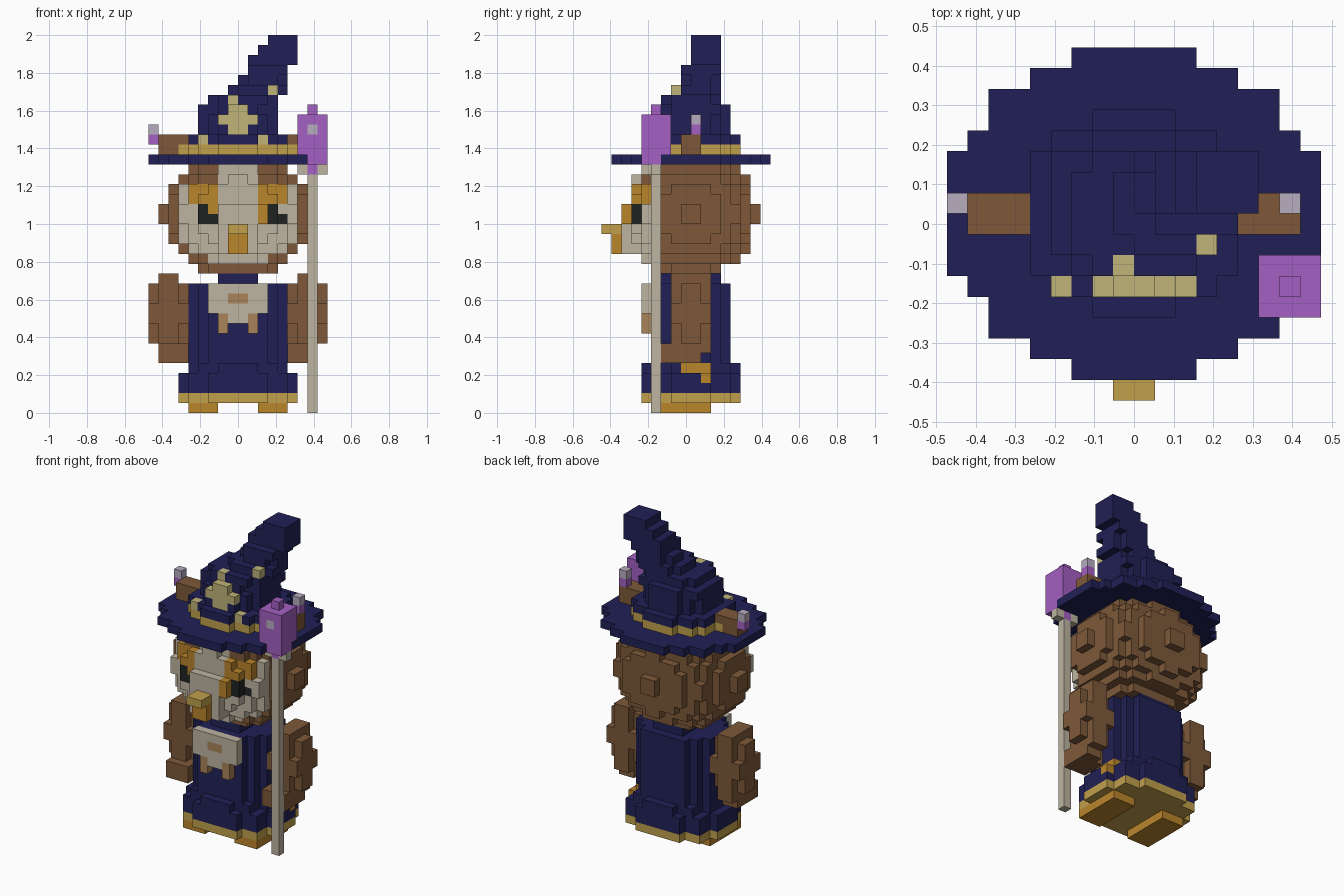
import bpy
import bmesh
import math
from mathutils import Vector

if "Cube" in bpy.data.objects:
    bpy.data.objects.remove(bpy.data.objects["Cube"])

UNIT = 2 / 38          # edge of one block
MID_Y = 8.5            # block coordinate lying on y = 0

PALETTE = {
    "navy": "212056", "gold": "C0A04B", "orange": "BA852B", "brown": "7E5939",
    "cream": "BDB5A1", "purple": "A360C2", "lavender": "B7ACC0",
    "black": "202222", "pale_gold": "C0B479", "tan": "AA845A",
}


def linear(c):
    return c / 12.92 if c <= 0.04045 else ((c + 0.055) / 1.055) ** 2.4


MATS = {}
for name, code in PALETTE.items():
    rgb = [linear(b / 255) for b in bytes.fromhex(code)]
    mat = bpy.data.materials.new(name)
    mat.use_nodes = True
    mat.diffuse_color = (*rgb, 1)
    mat.node_tree.nodes["Principled BSDF"].inputs["Base Color"].default_value = (*rgb, 1)
    MATS[name] = mat


class Blocks:
    """A part made of coloured unit blocks, skinned with its outer faces only."""

    def __init__(self, name):
        self.name, self.cells = name, {}

    def box(self, color, x, y, z):
        for i in range(*x):
            for j in range(*y):
                for k in range(*z):
                    self.cells[i, j, k] = color

    def dot(self, color, x, y, z):
        self.cells[x, y, z] = color

    def paint(self, color, x, z):
        # colour the frontmost block of a column
        front = [c for c in self.cells if c[0] == x and c[2] == z]
        if front:
            self.cells[min(front, key=lambda c: c[1])] = color

    def disc(self, color, x, y, z, grow=0.0):
        # elliptical layer filling the given x and y ranges
        cx, cy = sum(x) / 2, sum(y) / 2
        a, b = x[1] - cx, y[1] - cy
        for j in range(*y):
            half = a * math.sqrt(1 - ((j + 0.5 - cy) / b) ** 2) + grow
            for i in range(*x):
                if abs(i + 0.5 - cx) < half:
                    self.cells[i, j, z] = color

    def ellipsoid(self, color, center, radii, z):
        spans = [range(math.floor(c - r), math.ceil(c + r)) for c, r in zip(center, radii)]
        for i in spans[0]:
            for j in spans[1]:
                for k in range(*z):
                    d = [(p + 0.5 - c) / r for p, c, r in zip((i, j, k), center, radii)]
                    if sum(t * t for t in d) <= 1:
                        self.cells[i, j, k] = color

    def build(self):
        bm, verts = bmesh.new(), {}
        used = sorted(set(self.cells.values()))

        def vert(p):
            if p not in verts:
                verts[p] = bm.verts.new(((p[0]) * UNIT, (p[1] - MID_Y) * UNIT, p[2] * UNIT))
            return verts[p]

        for cell, color in self.cells.items():
            for axis in range(3):
                for side in (0, 1):
                    near = list(cell)
                    near[axis] += 2 * side - 1
                    if tuple(near) in self.cells:
                        continue
                    u, w = (axis + 1) % 3, (axis + 2) % 3
                    ring = []
                    for du, dw in ((0, 0), (1, 0), (1, 1), (0, 1)):
                        p = list(cell)
                        p[axis] += side
                        p[u] += du
                        p[w] += dw
                        ring.append(vert(tuple(p)))
                    face = bm.faces.new(ring if side else ring[::-1])
                    face.material_index = used.index(color)
        mesh = bpy.data.meshes.new(self.name)
        bm.to_mesh(mesh)
        bm.free()
        for color in used:
            mesh.materials.append(MATS[color])
        bpy.context.collection.objects.link(bpy.data.objects.new(self.name, mesh))


# Feet
for name, x in (("right_foot", (-5, -2)), ("left_foot", (2, 5))):
    foot = Blocks(name)
    foot.box("orange", x, (5, 11), (0, 1))
    foot.build()

# Robe with gold hem and collar
robe = Blocks("robe")
for k in range(1, 4):
    robe.disc("gold" if k == 1 else "navy", (-6, 6), (4, 14), k, 0.3)
robe.disc("navy", (-5, 5), (4, 14), 4)
for k in range(5, 13):
    robe.disc("navy", (-5, 5), (5, 13), k, 0.3)
robe.box("navy", (-2, 2), (6, 12), (13, 14))
robe.box("orange", (4, 5), (8, 11), (4, 5))
robe.dot("orange", 5, 10, 3)
robe.build()

# Chest ruff
ruff = Blocks("chest_ruff")
ruff.box("cream", (-3, 3), (4, 6), (10, 13))
ruff.box("cream", (-2, 2), (4, 6), (9, 10))
ruff.box("tan", (-1, 1), (4, 5), (11, 12))
for x in (-2, 1):
    ruff.box("tan", (x, x + 1), (4, 5), (8, 10))
ruff.build()

# Wings
for name, s in (("right_wing", -1), ("left_wing", 1)):
    wing = Blocks(name)
    wing.ellipsoid("brown", (7 * s, 9, 10), (2, 2.5, 5.2), (5, 14))
    wing.box("brown", (5, 8) if s > 0 else (-8, -5), (6, 9), (5, 7))
    wing.build()

# Head with pale face
head = Blocks("head")
head.ellipsoid("brown", (0, 9, 20), (7.6, 6.6, 6.5), (14, 25))
for (i, j, k) in head.cells:
    across = abs(i + 0.5)
    if j < 6 and (across < 2 or k < 23) and k > (14 if across < 3 else 15):
        head.cells[i, j, k] = "cream"
head.box("cream", (-2, 2), (2, 4), (16, 21))
head.box("orange", (2, 3), (2, 4), (19, 21))
for i in (2, 3, 4):
    for k in (21, 22):
        head.paint("orange", i, k)
        head.paint("orange", -1 - i, k)
head.paint("orange", -3, 20)
for i, k in ((-4, 20), (-4, 19), (-3, 19), (3, 20), (3, 19), (4, 19)):
    head.paint("black", i, k)
head.build()

# Beak
beak = Blocks("beak")
beak.box("gold", (-1, 1), (0, 2), (18, 19))
beak.box("orange", (-1, 1), (1, 3), (17, 18))
beak.box("orange", (-1, 1), (1, 2), (16, 17))
beak.build()

# Hat: brim, band and leaning cone
brim = Blocks("hat_brim")
brim.disc("navy", (-9, 9), (1, 17), 25)
brim.build()

band = Blocks("hat_band")
band.disc("gold", (-5, 5), (4, 14), 26, 0.2)
band.box("gold", (-6, 6), (8, 10), (26, 27))
band.build()

cone = Blocks("hat_cone")
LAYERS = [
    (-5, 5, 4, 14), (-4, 4, 5, 13), (-4, 4, 5, 13), (-4, 4, 6, 13),
    (-3, 4, 6, 12), (-1, 5, 7, 12), (0, 5, 8, 12), (1, 5, 8, 12),
    (1, 6, 9, 12), (2, 6, 9, 12), (3, 6, 9, 12),
]
for k, (x0, x1, y0, y1) in enumerate(LAYERS, 27):
    cone.disc("navy", (x0, x1), (y0, y1), k, 0.25)
# Stars on the cone
cone.box("pale_gold", (-2, 2), (5, 6), (29, 30))
cone.box("pale_gold", (-1, 1), (5, 6), (28, 29))
cone.box("pale_gold", (-1, 1), (5, 6), (30, 31))
cone.dot("pale_gold", -1, 6, 31)
cone.dot("pale_gold", 3, 7, 32)
cone.dot("pale_gold", -4, 5, 27)
cone.dot("pale_gold", 2, 5, 27)
cone.build()

# Ear tufts through the hat, each with a crystal tip
for name, x, inner, tip, z in (("right_ear", (-8, -6), -6, -9, 27), ("left_ear", (6, 8), 5, 7, 28)):
    ear = Blocks(name)
    ear.box("brown", x, (8, 10), (26, 28))
    ear.box("brown", (inner, inner + 1), (8, 10), (27, 28))
    ear.dot("purple", tip, 9, z)
    ear.dot("lavender", tip, 9, z + 1)
    ear.build()

# Staff and its crystal
staff = Blocks("staff")
staff.box("cream", (7, 8), (5, 6), (0, 24))
staff.box("cream", (6, 9), (5, 6), (24, 25))
staff.dot("purple", 7, 5, 24)
staff.build()

crystal = Blocks("staff_crystal")
crystal.box("purple", (6, 9), (4, 7), (25, 30))
crystal.dot("purple", 7, 5, 30)
crystal.dot("lavender", 7, 4, 28)
crystal.build()
